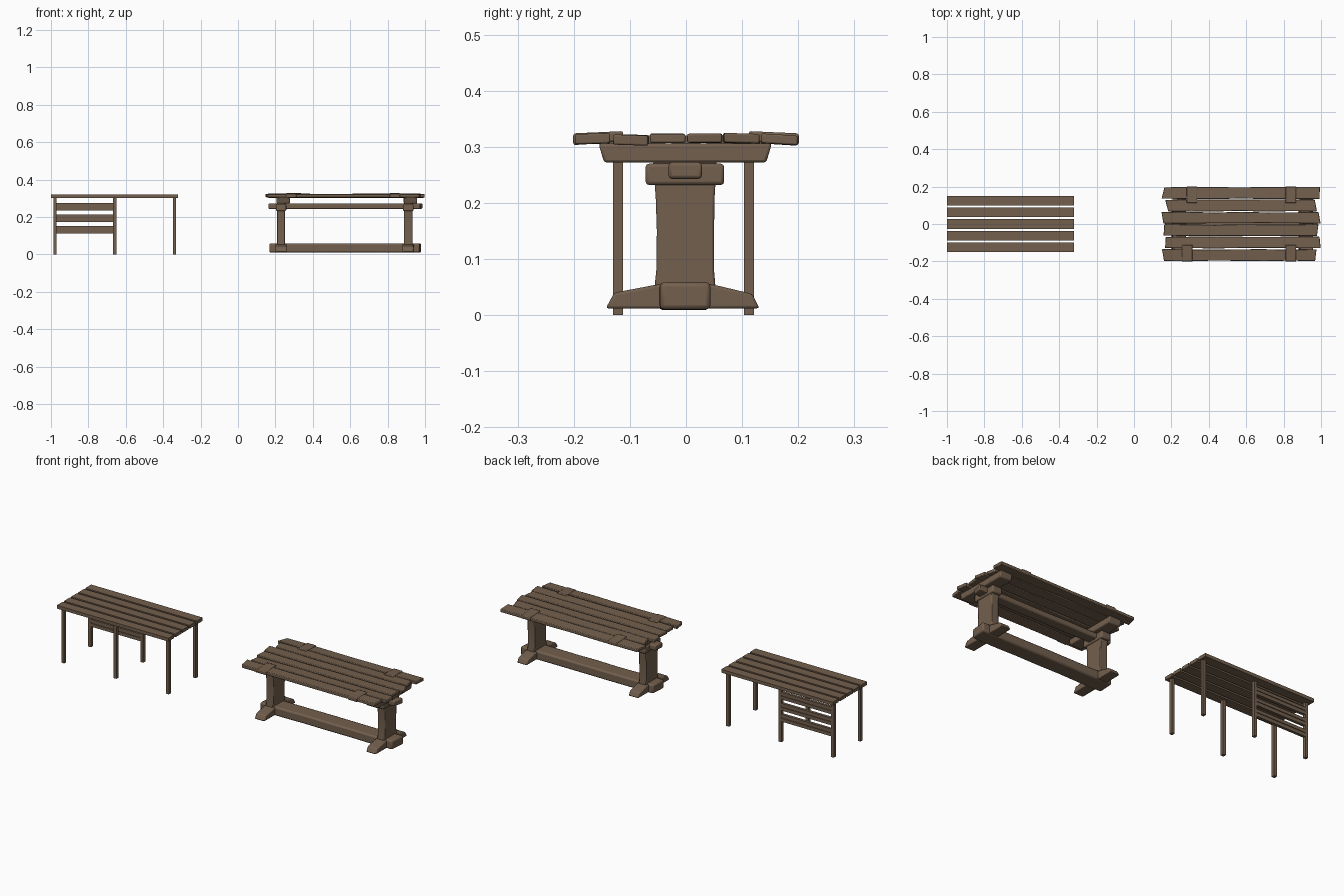
import bpy, bmesh, random
from mathutils import Vector

if "Cube" in bpy.data.objects:
    bpy.data.objects.remove(bpy.data.objects["Cube"])

random.seed(4)
wood = bpy.data.materials.new("brown wood")
wood.diffuse_color = (0.17, 0.115, 0.075, 1)
wood.use_nodes = True
wood.node_tree.nodes["Principled BSDF"].inputs["Base Color"].default_value = wood.diffuse_color


def finish(name, bm, bevel=0.0, smooth=False):
    bmesh.ops.recalc_face_normals(bm, faces=bm.faces)
    me = bpy.data.meshes.new(name)
    bm.to_mesh(me)
    bm.free()
    me.materials.append(wood)
    ob = bpy.data.objects.new(name, me)
    bpy.context.collection.objects.link(ob)
    if bevel:
        m = ob.modifiers.new("Bevel", 'BEVEL')
        m.width = bevel
        m.segments = 2
        m.limit_method = 'ANGLE'
    if smooth:
        bpy.ops.object.select_all(action='DESELECT')
        ob.select_set(True)
        bpy.context.view_layer.objects.active = ob
        bpy.ops.object.shade_smooth_by_angle()
    return ob


def prism(name, pts, place, a, b, bevel=0.0, smooth=False):
    """Extrude a 2D outline from depth a to depth b; place maps (u, v, depth) to xyz."""
    bm = bmesh.new()
    lo = [bm.verts.new(place(u, v, a)) for u, v in pts]
    hi = [bm.verts.new(place(u, v, b)) for u, v in pts]
    bm.faces.new(lo)
    bm.faces.new(hi)
    n = len(pts)
    for i in range(n):
        j = (i + 1) % n
        bm.faces.new((lo[i], lo[j], hi[j], hi[i]))
    return finish(name, bm, bevel, smooth)


def box(name, x, y, z, bevel=0.0, smooth=False):
    pts = [(x[0], y[0]), (x[1], y[0]), (x[1], y[1]), (x[0], y[1])]
    return prism(name, pts, lambda u, v, d: (u, v, d), z[0], z[1], bevel, smooth)


def along_x(u, v, d):
    return (d, u, v)


def rough_beam(name, x, y, z, wobble, bevel, tilt=0.0, cuts=6):
    """Hewn timber along x with slightly uneven section and skewed ends."""
    bm = bmesh.new()
    rings = []
    for i in range(cuts + 1):
        t = i / cuts
        px = x[0] + (x[1] - x[0]) * t
        dy0, dy1 = (random.uniform(0, wobble) for _ in range(2))
        dz = random.uniform(-wobble, 0) * 0.3
        skew = random.uniform(-0.008, 0.008) if i in (0, cuts) else 0
        ring = []
        for yy, zz, s in ((y[0] + dy0, z[0] - tilt, -1), (y[1] - dy1, z[0] + tilt, 1),
                          (y[1] - dy1, z[1] + tilt, 1), (y[0] + dy0, z[1] - tilt, -1)):
            ring.append(bm.verts.new((px + skew * s, yy, zz + dz)))
        rings.append(ring)
    bm.faces.new(rings[0])
    bm.faces.new(rings[-1])
    for r, q in zip(rings, rings[1:]):
        for k in range(4):
            bm.faces.new((r[k], r[(k + 1) % 4], q[(k + 1) % 4], q[k]))
    return finish(name, bm, bevel, True)


# --- Slatted table (left) ---
for i in range(5):
    y0 = -0.15 + i * 0.0622
    box(f"slat_top_{i}", (-1.0, -0.32), (y0, y0 + 0.051), (0.302, 0.32))
for i, x in enumerate((-0.978, -0.659, -0.339)):
    for side, y in (("front", -0.121), ("back", 0.1125)):
        box(f"thin_{side}_leg_{i}", (x - 0.0085, x + 0.0085), (y - 0.009, y + 0.009), (0, 0.303))

# Back rails, each a pair of strips over a recessed core
for i, z in enumerate((0.113, 0.174, 0.235)):
    box(f"back_rail_core_{i}", (-0.976, -0.66), (0.109, 0.116), (z + 0.008, z + 0.032))
    for k, dz in enumerate((0, 0.022)):
        box(f"back_rail_{i}_{k}", (-0.976, -0.66), (0.105, 0.120), (z + dz, z + dz + 0.018))

# --- Trestle table (right): top planks ---
planks = [(0.155, 0.972, -0.199, -0.134, 0.306, 0.324, 0.001),
          (0.168, 0.995, -0.132, -0.066, 0.304, 0.322, -0.001),
          (0.160, 0.982, -0.065, -0.001, 0.308, 0.324, 0.0),
          (0.152, 0.992, 0.001, 0.065, 0.308, 0.324, 0.0),
          (0.175, 0.972, 0.066, 0.132, 0.307, 0.324, -0.001),
          (0.155, 0.993, 0.133, 0.199, 0.305, 0.322, -0.002)]
for i, (x0, x1, y0, y1, z0, z1, t) in enumerate(planks):
    rough_beam(f"plank_{i}", (x0, x1), (y0, y1), (z0, z1), 0.004, 0.003, t)

# Short cleats clamped over the plank edges
for i, (x, s) in enumerate(((0.31, 1), (0.838, 1), (0.285, -1), (0.838, -1))):
    pts = [(s * 0.112, 0.31), (s * 0.201, 0.303), (s * 0.201, 0.324), (s * 0.112, 0.328)]
    prism(f"cleat_{i}", pts, along_x, x - 0.028, x + 0.028, 0.004, True)

# Long beams joining the trestles
rough_beam("upper_beam", (0.165, 0.98), (-0.033, 0.029), (0.243, 0.273), 0.003, 0.006)
rough_beam("lower_beam", (0.17, 0.975), (-0.049, 0.044), (0.010, 0.059), 0.003, 0.008)

# Trestles: bearer, collar, waisted post and sloped foot
bearer = [(-0.146, 0.272), (0.143, 0.272), (0.153, 0.306), (-0.156, 0.306)]
post = [(-0.060, 0.012), (-0.053, 0.08), (-0.052, 0.15), (-0.054, 0.21), (-0.059, 0.274),
        (0.055, 0.274), (0.051, 0.21), (0.050, 0.15), (0.050, 0.08), (0.056, 0.012)]
foot = [(-0.143, 0.012), (0.131, 0.012), (0.118, 0.038), (0.055, 0.053),
        (0.03, 0.056), (-0.03, 0.056), (-0.055, 0.054), (-0.128, 0.040)]
for side, x in (("left", 0.23), ("right", 0.91)):
    prism(side + "_bearer", bearer, along_x, x - 0.024, x + 0.048, 0.005, True)
    prism(side + "_post", post, along_x, x - 0.022, x + 0.022, 0.004, True)
    prism(side + "_foot", foot, along_x, x - 0.03, x + 0.03, 0.005, True)
    box(side + "_collar", (x - 0.028, x + 0.028), (-0.072, 0.068), (0.232, 0.270), 0.006, True)
